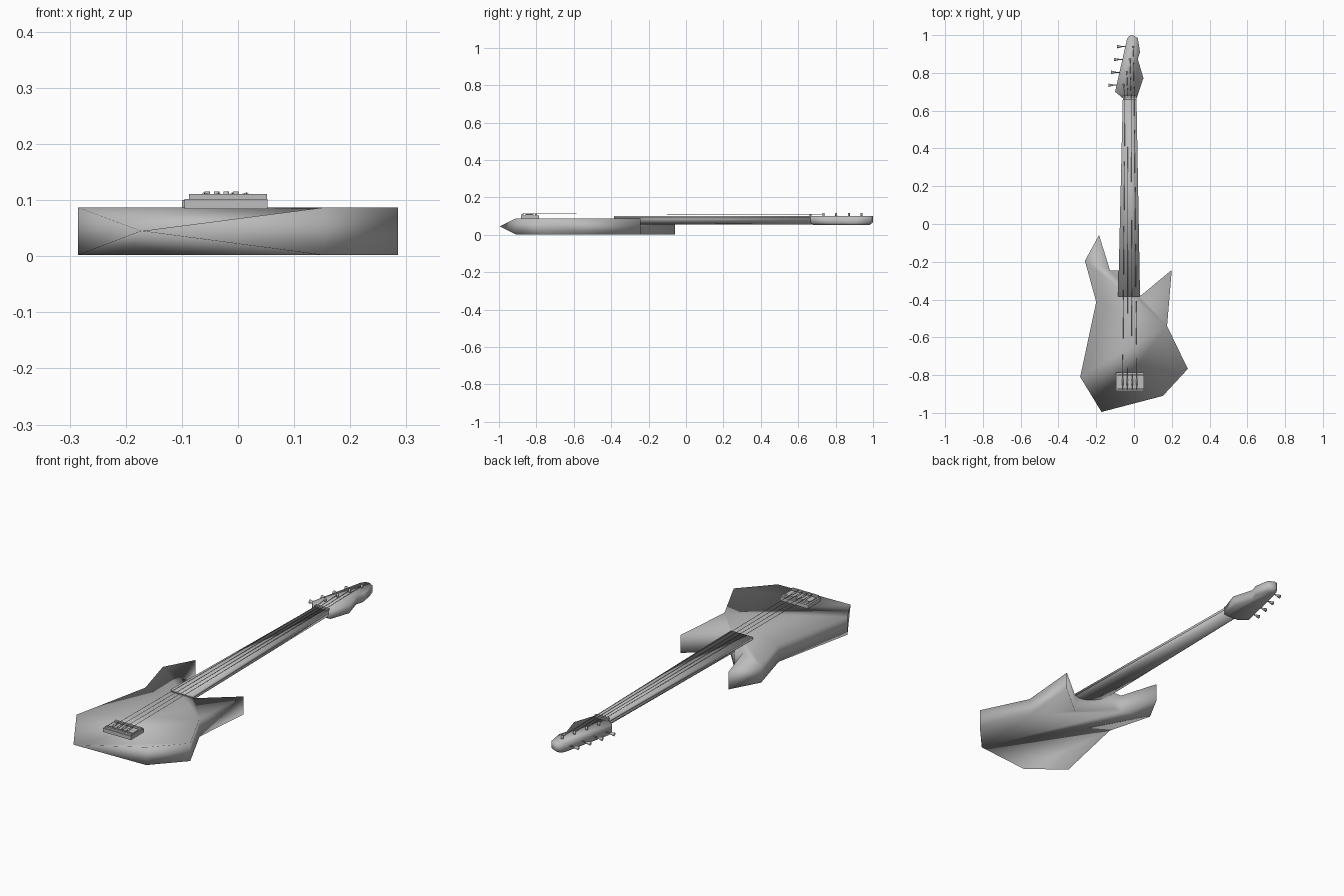
import bpy, bmesh, math
from mathutils import Vector

cube = bpy.data.objects.get("Cube")
if cube:
    bpy.data.objects.remove(cube, do_unlink=True)

grey = bpy.data.materials.new("plain_grey")
grey.use_nodes = True
grey.diffuse_color = (0.51, 0.51, 0.51, 1)
grey.node_tree.nodes["Principled BSDF"].inputs["Base Color"].default_value = grey.diffuse_color


def make(name, bm, angle):
    bmesh.ops.recalc_face_normals(bm, faces=bm.faces)
    mesh = bpy.data.meshes.new(name)
    bm.to_mesh(mesh)
    bm.free()
    mesh.materials.append(grey)
    obj = bpy.data.objects.new(name, mesh)
    bpy.context.collection.objects.link(obj)
    bpy.ops.object.select_all(action='DESELECT')
    obj.select_set(True)
    bpy.context.view_layer.objects.active = obj
    bpy.ops.object.shade_smooth_by_angle(angle=math.radians(angle))


def loft(name, sections, angle=180):
    """Join closed rings of equal length and cap both ends."""
    bm = bmesh.new()
    rings = [[bm.verts.new(p) for p in s] for s in sections]
    n = len(rings[0])
    for a, b in zip(rings, rings[1:]):
        for i in range(n):
            j = (i + 1) % n
            bm.faces.new((a[i], a[j], b[j], b[i]))
    bm.faces.new(rings[0])
    bm.faces.new(rings[-1])
    make(name, bm, angle)


def box(name, x0, x1, y0, y1, z0, z1):
    corners = [(x0, y0), (x1, y0), (x1, y1), (x0, y1)]
    loft(name, [[(x, y, z) for x, y in corners] for z in (z0, z1)], 35)


def rod(name, start, end, r0, r1, sides=8):
    start, end = Vector(start), Vector(end)
    turn = (end - start).to_track_quat('Z', 'Y')
    rings = []
    for p, r in ((start, r0), (end, r1)):
        rings.append([p + turn @ Vector((r * math.cos(k * math.tau / sides),
                                         r * math.sin(k * math.tau / sides), 0))
                      for k in range(sides)])
    loft(name, rings)


# Body: soft-shaded slab with two horns, pinched to a single point at the tail
outline = [(-0.285, -0.81), (-0.20, -0.413), (-0.26, -0.195), (-0.185, -0.058),
           (-0.127, -0.245), (-0.085, -0.245), (0.035, -0.38), (0.20, -0.243),
           (0.175, -0.54), (0.285, -0.767), (0.153, -0.91)]
bm = bmesh.new()
top = [bm.verts.new((x, y, 0.087)) for x, y in outline]
low = [bm.verts.new((x, y, 0.002)) for x, y in outline]
tail = bm.verts.new((-0.172, -0.995, 0.045))
for i in range(len(outline) - 1):
    bm.faces.new((low[i], low[i + 1], top[i + 1], top[i]))
for i in (0, -1):
    bm.faces.new((low[i], top[i], tail))
bm.faces.new(top[:9])
for a, b in ((0, 8), (8, 9), (9, 10)):
    bm.faces.new((top[a], top[b], tail))
bm.faces.new(low[1:])
for a, b in ((0, 1), (1, 10)):
    bm.faces.new((low[a], low[b], tail))
make("body", bm, 180)

# Neck: half-round shaft under a flat tapered fingerboard
ends = [(-0.385, -0.026, 0.058), (0.68, -0.023, 0.036)]


def neck_ring(y, cx, half, steps=12):
    return [(cx + half * math.cos(math.pi * k / steps), y,
             0.09 - 0.034 * math.sin(math.pi * k / steps)) for k in range(steps + 1)]


loft("neck", [neck_ring(*e) for e in ends])
loft("fingerboard", [[(c - h, y, 0.089), (c + h, y, 0.089), (c + h, y, 0.1), (c - h, y, 0.1)]
                     for y, c, h in ends])
box("nut", -0.058, 0.012, 0.66, 0.672, 0.095, 0.107)

# Headstock: angular plate with a softened back edge
head = [(-0.058, 0.665), (-0.1, 0.70), (-0.037, 0.98), (-0.025, 0.995), (-0.01, 1.0),
        (0.02, 0.985), (0.032, 0.91), (0.02, 0.873), (0.05, 0.772), (0.014, 0.665)]
mid = Vector((-0.02, 0.82))


def head_ring(z, scale):
    return [(*(mid + (Vector(p) - mid) * scale), z) for p in head]


loft("headstock", [head_ring(0.053, 0.9), head_ring(0.066, 1), head_ring(0.1, 1)])

# Bridge: plate, raised block and two end ridges
box("bridge_plate", -0.095, 0.053, -0.883, -0.785, 0.084, 0.102)
box("bridge_block", -0.087, 0.047, -0.86, -0.812, 0.1, 0.107)
for name, y in (("bridge_back_ridge", -0.88), ("bridge_front_ridge", -0.806)):
    box(name, -0.087, 0.052, y, y + 0.01, 0.1, 0.111)

# Four strings, each with a saddle, post and tuning peg
for i in range(4):
    peg_y = 0.735 + 0.068 * i
    post = (-0.055 + 0.017 * i, peg_y)
    edge = -0.092 + 0.0153 * i
    sx = -0.06 + 0.025 * i
    nut = (-0.048 + 0.0165 * i, 0.666, 0.109)
    rod(f"saddle_{i}", (sx, -0.855, 0.11), (sx, -0.82, 0.11), 0.004, 0.004)
    rod(f"string_{i}", (sx, -0.875, 0.112), nut, 0.001, 0.001, 6)
    rod(f"string_end_{i}", nut, (*post, 0.108), 0.001, 0.001, 6)
    rod(f"post_{i}", (*post, 0.095), (*post, 0.115), 0.006, 0.005)
    rod(f"peg_shaft_{i}", (edge + 0.02, peg_y, 0.077), (edge - 0.02, peg_y, 0.077), 0.0025, 0.0025)
    rod(f"peg_knob_{i}", (edge - 0.018, peg_y, 0.077), (edge - 0.044, peg_y, 0.077), 0.003, 0.009)
